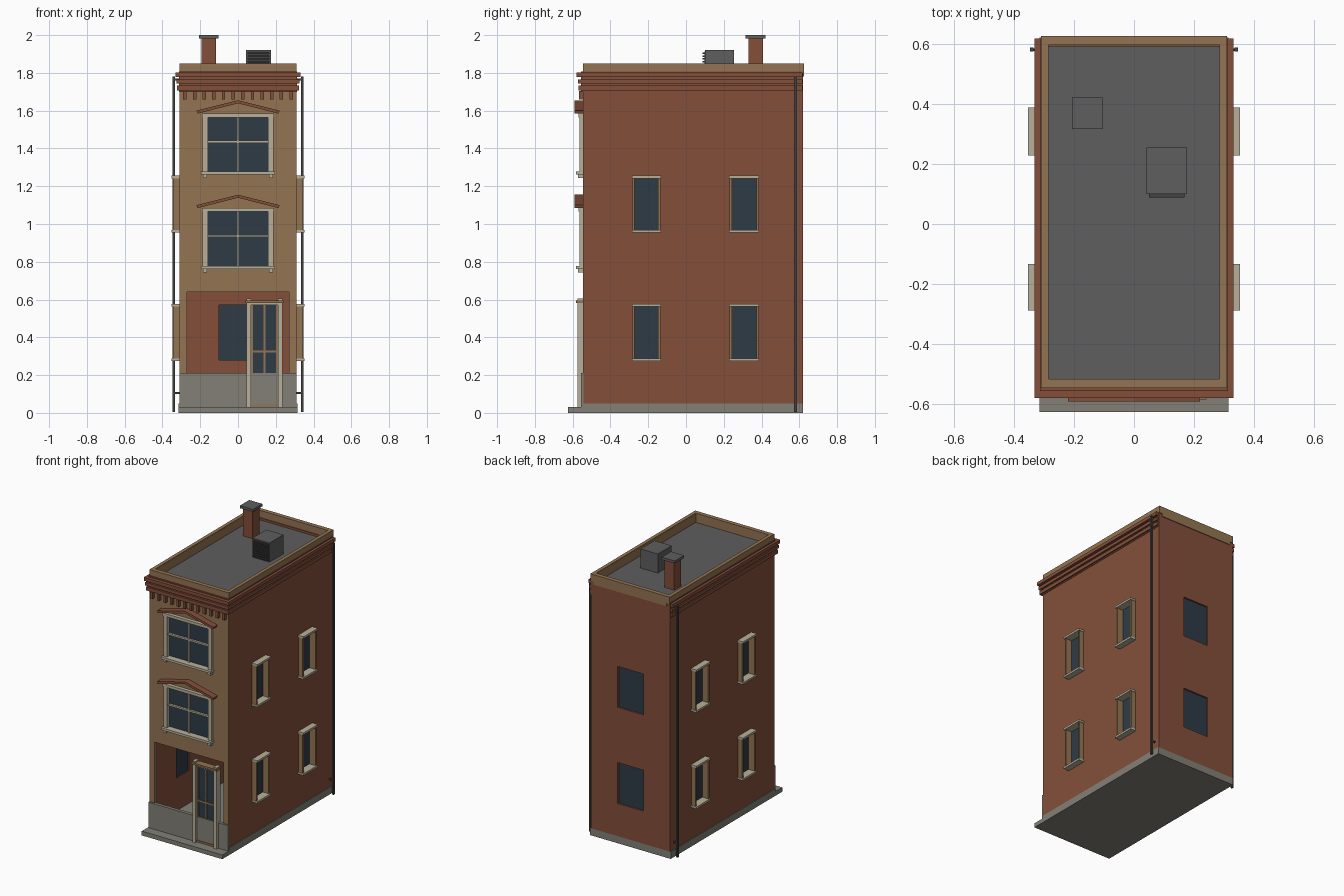
import bpy, bmesh
from mathutils import Vector

if "Cube" in bpy.data.objects:
    bpy.data.objects.remove(bpy.data.objects["Cube"])


def mat(name, rgb):
    lin = [((c / 255 + 0.055) / 1.055) ** 2.4 for c in rgb]
    m = bpy.data.materials.new(name)
    m.diffuse_color = (*lin, 1)
    m.use_nodes = True
    m.node_tree.nodes["Principled BSDF"].inputs["Base Color"].default_value = m.diffuse_color
    return m


BRICK = mat("brick", (131, 79, 58))
TAN = mat("tan_stone", (148, 117, 82))
GREY = mat("grey_stone", (130, 128, 118))
CREAM = mat("cream_trim", (184, 176, 155))
GLASS = mat("dark_glass", (46, 59, 70))
ROOF = mat("roof_grey", (94, 94, 94))
METAL = mat("dark_metal", (66, 66, 68))


def finish(name, bm, m):
    bmesh.ops.recalc_face_normals(bm, faces=bm.faces)
    me = bpy.data.meshes.new(name)
    bm.to_mesh(me)
    bm.free()
    if m:
        me.materials.append(m)
    ob = bpy.data.objects.new(name, me)
    bpy.context.collection.objects.link(ob)
    return ob


def boxes(name, m, *ranges):
    """One object made of boxes, each (x0, x1, y0, y1, z0, z1)."""
    bm = bmesh.new()
    for x0, x1, y0, y1, z0, z1 in ranges:
        lo, hi = Vector((x0, y0, z0)), Vector((x1, y1, z1))
        for v in bmesh.ops.create_cube(bm, size=1)["verts"]:
            v.co = Vector([(lo[i] + hi[i]) / 2 + v.co[i] * (hi[i] - lo[i]) for i in range(3)])
    return finish(name, bm, m)


def prism(name, m, outline, y0, y1):
    """Extrude an xz outline along y."""
    bm = bmesh.new()
    f = bm.faces.new([bm.verts.new((x, y0, z)) for x, z in outline])
    g = bmesh.ops.extrude_face_region(bm, geom=[f])["geom"]
    bmesh.ops.translate(bm, vec=(0, y1 - y0, 0), verts=[v for v in g if isinstance(v, bmesh.types.BMVert)])
    return finish(name, bm, m)


def both_sides(name, m, *ranges):
    boxes("right_" + name, m, *ranges)
    boxes("left_" + name, m, *[(-b, -a, *r) for a, b, *r in ranges])


FY = -0.545                                # front wall plane
STOREYS = [(0.28, 0.57), (0.96, 1.25)]     # side and back window heights
SIDE_Y = [(-0.28, -0.14), (0.235, 0.38)]   # side window positions
FRONT_Z = [0.77, 1.27]                     # front window bottoms

# foundation and front step
boxes("foundation", GREY, (-0.315, 0.315, FY - 0.005, 0.62, 0, 0.05))
boxes("front_step", GREY, (-0.315, 0.315, -0.625, FY, 0, 0.03))

# hollow walls with openings cut through
cuts = [(-0.5, 0.5, y0, y1, z0, z1) for y0, y1 in SIDE_Y for z0, z1 in STOREYS]
cuts += [(-0.1, 0.1, 0.5, 0.75, z0, z1) for z0, z1 in STOREYS]
cuts += [(-0.165, 0.165, -0.7, -0.45, z, z + 0.3) for z in FRONT_Z]
cuts += [(-0.27, 0.27, -0.7, -0.45, 0.052, 0.64)]
cutter = boxes("opening_cutter", None, *cuts)
cutter.hide_render = True
walls = [
    boxes("right_wall", BRICK, (0.285, 0.31, FY + 0.002, 0.615, 0.05, 1.8)),
    boxes("left_wall", BRICK, (-0.31, -0.285, FY + 0.002, 0.615, 0.05, 1.8)),
    boxes("back_wall", BRICK, (-0.31, 0.31, 0.59, 0.62, 0.05, 1.8)),
    boxes("front_wall", TAN, (-0.309, 0.309, FY, FY + 0.025, 0.05, 1.8)),
]
for w in walls:
    md = w.modifiers.new("openings", "BOOLEAN")
    md.operation, md.solver, md.object = "DIFFERENCE", "EXACT", cutter
    bpy.context.view_layer.objects.active = w
    bpy.ops.object.modifier_apply(modifier=md.name)
bpy.data.objects.remove(cutter)

# low stone wall across the open ground floor
boxes("front_dado", GREY, (-0.31, 0.31, FY - 0.012, FY + 0.012, 0.03, 0.21))

# roof, parapet, chimney
boxes("roof", ROOF, (-0.29, 0.29, -0.525, 0.605, 1.76, 1.785))
boxes("parapet", TAN,
      (-0.31, -0.285, FY, 0.625, 1.8, 1.85), (0.285, 0.31, FY, 0.625, 1.8, 1.85),
      (-0.285, 0.285, FY, FY + 0.03, 1.78, 1.85), (-0.285, 0.285, 0.595, 0.625, 1.78, 1.85))
boxes("parapet_lining", TAN, (-0.287, -0.284, -0.515, 0.595, 1.78, 1.845),
      (0.284, 0.287, -0.515, 0.595, 1.78, 1.845))
boxes("chimney", BRICK, (-0.193, -0.117, 0.33, 0.407, 1.78, 1.985))
boxes("chimney_cap", ROOF, (-0.206, -0.104, 0.316, 0.42, 1.982, 2.0))

# rooftop vent unit with louvres
boxes("vent_unit", ROOF, (0.042, 0.176, 0.1, 0.255, 1.78, 1.92))
boxes("vent_louvres", METAL, *[(0.05, 0.168, 0.088, 0.102, z, z + 0.008)
                               for z in [1.795 + 0.015 * i for i in range(8)]])
boxes("vent_grille", METAL, (0.05, 0.168, 0.097, 0.101, 1.79, 1.912))

# cornice: frieze with three projecting bands on the front and sides
bands = [(0.313, -0.555, 1.7, 1.808), (0.322, -0.568, 1.708, 1.733),
         (0.325, -0.572, 1.744, 1.766), (0.331, -0.579, 1.778, 1.802)]
for i, (x, y, z0, z1) in enumerate(bands):
    boxes(f"cornice_band_{i}", BRICK, (-x, x, y, FY + 0.01, z0, z1),
          (0.3, x, FY, 0.617, z0, z1), (-x, -0.3, FY, 0.617, z0, z1))
boxes("dentils", BRICK, *[(x - 0.009, x + 0.009, -0.566, FY + 0.002, 1.658, 1.705)
                          for x in [-0.281 + i * 0.0511 for i in range(12)]])

# front windows with frames, sills and gabled hoods
for n, z in enumerate(FRONT_Z):
    t = z + 0.3
    boxes(f"front_glass_{n}", GLASS, (-0.17, 0.17, FY + 0.008, FY + 0.014, z - 0.003, t + 0.003))
    boxes(f"front_frame_{n}", CREAM,
          (-0.188, -0.16, -0.565, FY + 0.01, z, t + 0.01), (0.16, 0.188, -0.565, FY + 0.01, z, t + 0.01),
          (-0.19, 0.19, -0.57, FY + 0.01, t - 0.005, t + 0.015))
    boxes(f"front_mullions_{n}", CREAM,
          (-0.005, 0.005, -0.55, FY + 0.01, z, t), (-0.16, 0.16, -0.552, FY + 0.01, z + 0.16, z + 0.172))
    boxes(f"front_sill_{n}", CREAM, (-0.195, 0.195, -0.583, FY + 0.01, z - 0.008, z + 0.008),
          *[(s * 0.175 - 0.011, s * 0.175 + 0.011, -0.572, FY, z - 0.027, z - 0.005) for s in (-1, 1)])
    prism(f"front_hood_{n}", BRICK,
          [(-0.22, t + 0.03), (-0.215, t + 0.014), (0, t + 0.069), (0.215, t + 0.014),
           (0.22, t + 0.03), (0, t + 0.085)], -0.59, FY)

# glazed front door with posts and a small header
boxes("door_glass", GLASS, (0.06, 0.22, FY - 0.006, FY + 0.002, 0.212, 0.58))
boxes("door_posts", CREAM, *[(x - 0.012, x + 0.012, -0.575, FY + 0.01, 0.03, 0.605) for x in (0.057, 0.224)])
boxes("door_header", CREAM, (0.045, 0.236, -0.57, FY + 0.01, 0.57, 0.583))
boxes("door_header_cap", TAN, (0.04, 0.241, -0.583, FY + 0.01, 0.583, 0.596))
boxes("door_rails", TAN, (0.069, 0.212, -0.563, FY, 0.033, 0.045),
      (0.069, 0.212, -0.557, FY, 0.32, 0.331),
      *[(x - 0.005, x + 0.005, -0.557, FY, 0.21, 0.575) for x in (0.074, 0.14, 0.207)])

# side windows
for i, (y0, y1) in enumerate(SIDE_Y):
    for j, (z0, z1) in enumerate(STOREYS):
        k = f"{i}{j}"
        both_sides("window_glass_" + k, GLASS, (0.292, 0.298, y0 - 0.003, y1 + 0.003, z0 - 0.003, z1 + 0.003))
        both_sides("window_jambs_" + k, TAN, (0.295, 0.344, y0 - 0.004, y0 + 0.008, z0, z1),
                   (0.295, 0.344, y1 - 0.008, y1 + 0.004, z0, z1))
        both_sides("window_sill_and_lintel_" + k, CREAM,
                   (0.295, 0.353, y0 - 0.007, y1 + 0.007, z0 - 0.006, z0 + 0.008),
                   (0.295, 0.353, y0 - 0.007, y1 + 0.007, z1 - 0.008, z1 + 0.006))

# back windows
for j, (z0, z1) in enumerate(STOREYS):
    boxes(f"back_glass_{j}", GLASS, (-0.102, 0.102, 0.602, 0.608, z0 - 0.002, z1 + 0.002))

# drainpipes
both_sides("drainpipe", METAL, (0.334, 0.346, 0.573, 0.587, 0.005, 1.78))
both_sides("drainpipe_brackets", METAL, *[(0.305, 0.338, 0.576, 0.584, z, z + 0.01) for z in (0.1, 1.76)])
